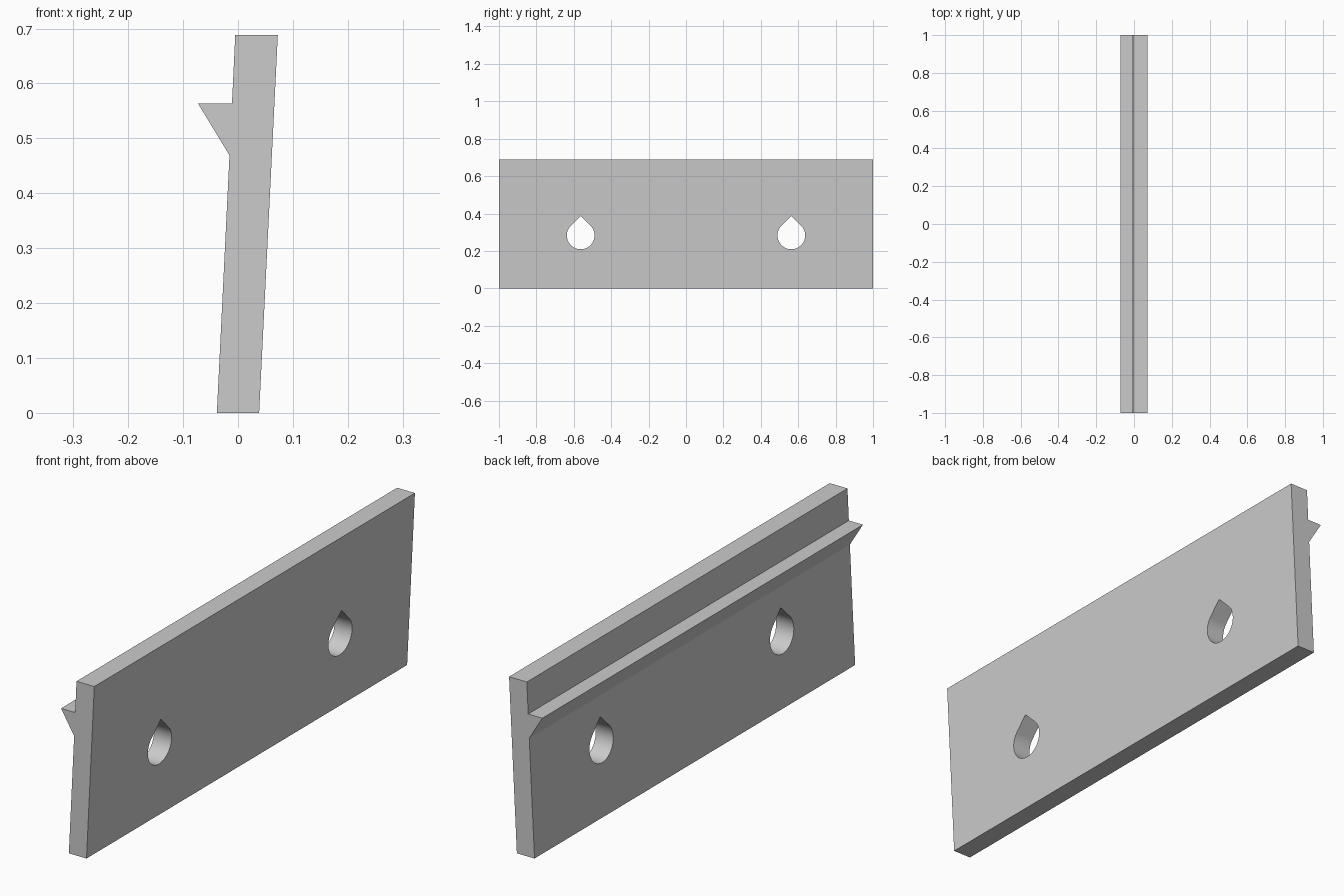
import bpy
import bmesh
import math

cube = bpy.data.objects.get("Cube")
if cube:
    bpy.data.objects.remove(cube, do_unlink=True)

grey = bpy.data.materials.new("light grey")
grey.use_nodes = True
colour = (0.6, 0.6, 0.6, 1)
grey.diffuse_color = colour
grey.node_tree.nodes["Principled BSDF"].inputs["Base Color"].default_value = colour


def prism(name, outline, offset):
    """Extrude a closed outline of 3D points along offset."""
    bm = bmesh.new()
    face = bm.faces.new([bm.verts.new(p) for p in outline])
    top = bmesh.ops.extrude_face_region(bm, geom=[face])["geom"]
    bmesh.ops.translate(bm, vec=offset,
                        verts=[g for g in top if isinstance(g, bmesh.types.BMVert)])
    bmesh.ops.recalc_face_normals(bm, faces=bm.faces)
    mesh = bpy.data.meshes.new(name)
    bm.to_mesh(mesh)
    bm.free()
    mesh.materials.append(grey)
    obj = bpy.data.objects.new(name, mesh)
    bpy.context.collection.objects.link(obj)
    return obj


# Leaning plate with a hooked ridge along its right side
profile = [(-0.0385, 0), (0.0385, 0), (0.0725, 0.688), (-0.005, 0.688),
           (-0.011, 0.563), (-0.0725, 0.563), (-0.0155, 0.469)]
plate = prism("ridged_plate", [(x, -1, z) for x, z in profile], (0, 2, 0))

# Two teardrop screw holes: a round arc closed by a 45 degree point
radius, height, steps = 0.074, 0.283, 48
for side in (-1, 1):
    arc = [math.radians(135 + 270 * i / steps) for i in range(steps + 1)]
    drop = [(math.cos(a), math.sin(a)) for a in arc] + [(0, math.sqrt(2))]
    cutter = prism("hole_cutter",
                   [(-0.2, side * 0.563 + radius * u, height + radius * v)
                    for u, v in drop], (0.4, 0, 0))
    cutter.hide_render = True
    cut = plate.modifiers.new("screw_hole", 'BOOLEAN')
    cut.operation = 'DIFFERENCE'
    cut.solver = 'EXACT'
    cut.object = cutter
    bpy.context.view_layer.objects.active = plate
    bpy.ops.object.modifier_apply(modifier=cut.name)
    bpy.data.objects.remove(cutter, do_unlink=True)

# Smooth hole walls, sharp plate edges
bpy.ops.object.select_all(action='DESELECT')
plate.select_set(True)
bpy.context.view_layer.objects.active = plate
bpy.ops.object.shade_smooth_by_angle(angle=math.radians(25))
